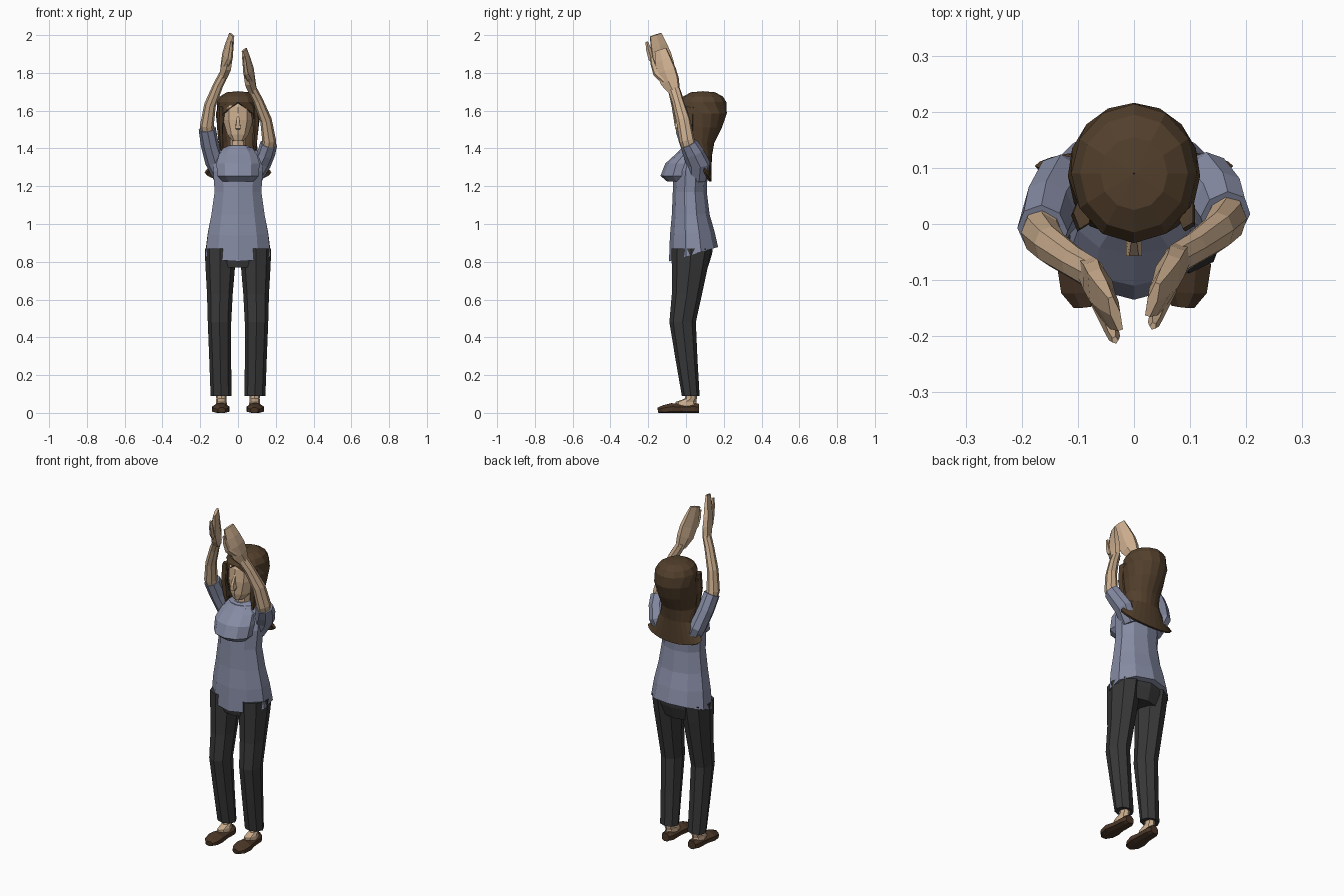
import bpy, bmesh, math
from mathutils import Vector


def material(name, r, g, b):
    m = bpy.data.materials.new(name)
    m.diffuse_color = (r, g, b, 1)
    return m


SKIN = material("skin", 0.60, 0.42, 0.27)
SHIRT = material("shirt_blue", 0.24, 0.26, 0.37)
PANTS = material("trouser_grey", 0.04, 0.04, 0.04)
HAIR = material("hair_brown", 0.085, 0.05, 0.025)
SHOE = material("shoe_brown", 0.07, 0.038, 0.02)


def skin(name, rings, mat, closed=True, cap=True):
    """Join a list of point rings with flat quads."""
    bm = bmesh.new()
    vs = [[bm.verts.new(p) for p in r] for r in rings]
    n = len(rings[0])
    for a, b in zip(vs, vs[1:]):
        for i in range(n if closed else n - 1):
            j = (i + 1) % n
            bm.faces.new((a[i], a[j], b[j], b[i]))
    if cap:
        bm.faces.new(vs[0])
        bm.faces.new(vs[-1])
    bmesh.ops.remove_doubles(bm, verts=bm.verts, dist=0.0005)
    bmesh.ops.recalc_face_normals(bm, faces=bm.faces)
    me = bpy.data.meshes.new(name)
    bm.to_mesh(me)
    bm.free()
    me.materials.append(mat)
    ob = bpy.data.objects.new(name, me)
    bpy.context.collection.objects.link(ob)
    return ob


def loft(name, secs, mat, n=10):
    """Upright loft; section = (z, cx, cy, rx, ry[, tilt])."""
    rings = []
    for z, cx, cy, rx, ry, *t in secs:
        tilt = t[0] if t else 0
        rings.append([(cx + rx * math.sin(a), cy - ry * math.cos(a), z - tilt * math.cos(a))
                      for a in (2 * math.pi * i / n for i in range(n))])
    return skin(name, rings, mat)


def tube(name, secs, mat, ref, n=6, floor=None):
    """Loft along a path; section = (x, y, z, a, b), a lies along ref."""
    pts = [Vector(s[:3]) for s in secs]
    rings = []
    for i, s in enumerate(secs):
        t = (pts[min(i + 1, len(pts) - 1)] - pts[max(i - 1, 0)]).normalized()
        u = Vector(ref)
        u = (u - t * u.dot(t)).normalized()
        v = t.cross(u)
        ring = []
        for k in range(n):
            w = 2 * math.pi * (k + 0.5) / n
            p = pts[i] + u * s[3] * math.cos(w) + v * s[4] * math.sin(w)
            if floor is not None:
                p.z = max(p.z, floor)
            ring.append(p)
        rings.append(ring)
    return skin(name, rings, mat)


# shirt body with dipping back hem
loft("shirt", [(0.84, 0, 0.04, 0.182, 0.13, 0.038), (0.95, 0, 0.033, 0.168, 0.118, 0.01),
               (1.05, 0, 0.025, 0.148, 0.1), (1.17, 0, 0.02, 0.13, 0.09),
               (1.28, 0, 0.025, 0.138, 0.09), (1.35, 0, 0.04, 0.135, 0.08),
               (1.395, 0, 0.045, 0.1, 0.068), (1.415, 0, 0.045, 0.05, 0.05)], SHIRT)
loft("bust", [(1.225, 0, -0.03, 0.085, 0.07), (1.255, 0, -0.04, 0.115, 0.095),
              (1.32, 0, -0.025, 0.12, 0.085), (1.37, 0, 0.01, 0.105, 0.065),
              (1.405, 0, 0.03, 0.07, 0.05)], SHIRT)

# hips and legs
loft("hips", [(0.90, 0, 0.035, 0.165, 0.11), (0.84, 0, 0.03, 0.172, 0.108),
              (0.77, 0, 0.025, 0.13, 0.09)], PANTS)
for s, side in ((1, "left"), (-1, "right")):
    loft(side + "_trouser_leg",
         [(0.09, s * 0.09, 0.025, 0.055, 0.047), (0.28, s * 0.094, 0.003, 0.058, 0.058),
          (0.48, s * 0.098, -0.018, 0.062, 0.07), (0.63, s * 0.096, 0.005, 0.068, 0.08),
          (0.77, s * 0.094, 0.02, 0.078, 0.095), (0.87, s * 0.094, 0.028, 0.082, 0.105)],
         PANTS, 8)
    # foot inside a slip-on shoe
    loft(side + "_ankle", [(0.03, s * 0.088, 0.0, 0.032, 0.062), (0.058, s * 0.088, 0.0, 0.028, 0.055),
                           (0.075, s * 0.088, 0.025, 0.027, 0.032),
                           (0.12, s * 0.09, 0.028, 0.027, 0.03)], SKIN, 8)
    tube(side + "_shoe", [(s * 0.086, 0.07, 0.02, 0.026, 0.03), (s * 0.086, 0.045, 0.02, 0.037, 0.034),
                          (s * 0.088, -0.03, 0.02, 0.041, 0.029), (s * 0.091, -0.075, 0.02, 0.05, 0.034),
                          (s * 0.09, -0.12, 0.015, 0.043, 0.027), (s * 0.087, -0.147, 0.012, 0.022, 0.018)],
         SHOE, (1, 0, 0), 8, floor=0)

# raised arms, one a little higher than the other
for s, side, dz, dy in ((1, "left", 0, 0.0), (-1, "right", 0.08, -0.025)):
    def P(x, y, z, a, b, k=1.0):
        return (s * x, y + k * dy, z + k * dz, a, b)
    ref = (s * 0.35, 1, 0)
    tube(side + "_sleeve", [P(0.085, 0.06, 1.24, 0.055, 0.04, 0), P(0.125, 0.065, 1.32, 0.066, 0.048, 0.15),
                            P(0.15, 0.04, 1.375, 0.058, 0.046, 0.6), P(0.163, 0.015, 1.425, 0.048, 0.045)],
         SHIRT, ref, 8)
    tube(side + "_forearm", [P(0.16, 0.02, 1.40, 0.04, 0.036), P(0.165, 0.006, 1.44, 0.041, 0.036),
                             P(0.148, -0.015, 1.55, 0.038, 0.03), P(0.105, -0.045, 1.655, 0.031, 0.026),
                             P(0.072, -0.066, 1.72, 0.033, 0.023)], SKIN, ref, 8)
    tube(side + "_hand", [P(0.078, -0.06, 1.70, 0.032, 0.024), P(0.064, -0.085, 1.755, 0.056, 0.027),
                          P(0.056, -0.105, 1.81, 0.06, 0.024), P(0.045, -0.12, 1.865, 0.05, 0.019),
                          P(0.033, -0.135, 1.922, 0.037, 0.009)], SKIN, ref, 6)
    tube(side + "_thumb", [P(0.062, -0.11, 1.76, 0.026, 0.017), P(0.042, -0.158, 1.80, 0.019, 0.014),
                           P(0.036, -0.175, 1.85, 0.014, 0.011), P(0.034, -0.182, 1.885, 0.007, 0.006)],
         SKIN, ref, 5)

# neck, head and nose
loft("neck", [(1.36, 0, 0.05, 0.052, 0.05), (1.42, 0, 0.05, 0.042, 0.045),
              (1.50, 0, 0.06, 0.042, 0.05)], SKIN, 8)
loft("head", [(1.44, 0, 0.01, 0.032, 0.035), (1.475, 0, 0.03, 0.06, 0.063),
              (1.55, 0, 0.055, 0.083, 0.09), (1.62, 0, 0.06, 0.083, 0.088),
              (1.665, 0, 0.07, 0.06, 0.07)], SKIN)
tube("nose", [(0, -0.025, 1.585, 0.007, 0.008), (0, -0.043, 1.535, 0.012, 0.02),
              (0, -0.04, 1.515, 0.02, 0.028), (0, -0.028, 1.508, 0.012, 0.012)], SKIN, (1, 0, 0), 4)

# long hair: arcs centred on the back, open at the face, flaring at the tips
rings = []
for z, cy, rx, ry, half, dip in ((1.703, 0.09, 0.001, 0.001, 180, 0), (1.697, 0.09, 0.06, 0.065, 180, 0),
                                 (1.675, 0.09, 0.096, 0.105, 180, 0), (1.645, 0.09, 0.112, 0.124, 180, 0),
                                 (1.585, 0.09, 0.118, 0.126, 138, 0), (1.51, 0.075, 0.11, 0.115, 125, 0),
                                 (1.43, 0.065, 0.1, 0.085, 115, 0), (1.36, 0.075, 0.108, 0.062, 90, 0),
                                 (1.28, 0.1, 0.178, 0.034, 84, 0.055)):
    ring = []
    for i in range(13):
        a = math.radians(half) * (i / 6 - 1)
        ring.append((rx * math.sin(a), cy + ry * math.cos(a), z - dip * max(0, math.cos(a))))
    rings.append(ring)
hair = skin("hair", rings, HAIR, closed=False, cap=False)
mod = hair.modifiers.new("thickness", "SOLIDIFY")
mod.thickness = 0.012

# loose locks framing the face
for s, side in ((1, "left"), (-1, "right")):
    tube(side + "_front_lock", [(s * 0.092, 0.02, 1.62, 0.016, 0.03), (s * 0.096, 0.015, 1.52, 0.016, 0.03),
                                (s * 0.09, 0.02, 1.44, 0.014, 0.025), (s * 0.085, 0.02, 1.37, 0.004, 0.006)],
         HAIR, (1, 0, 0), 5)
